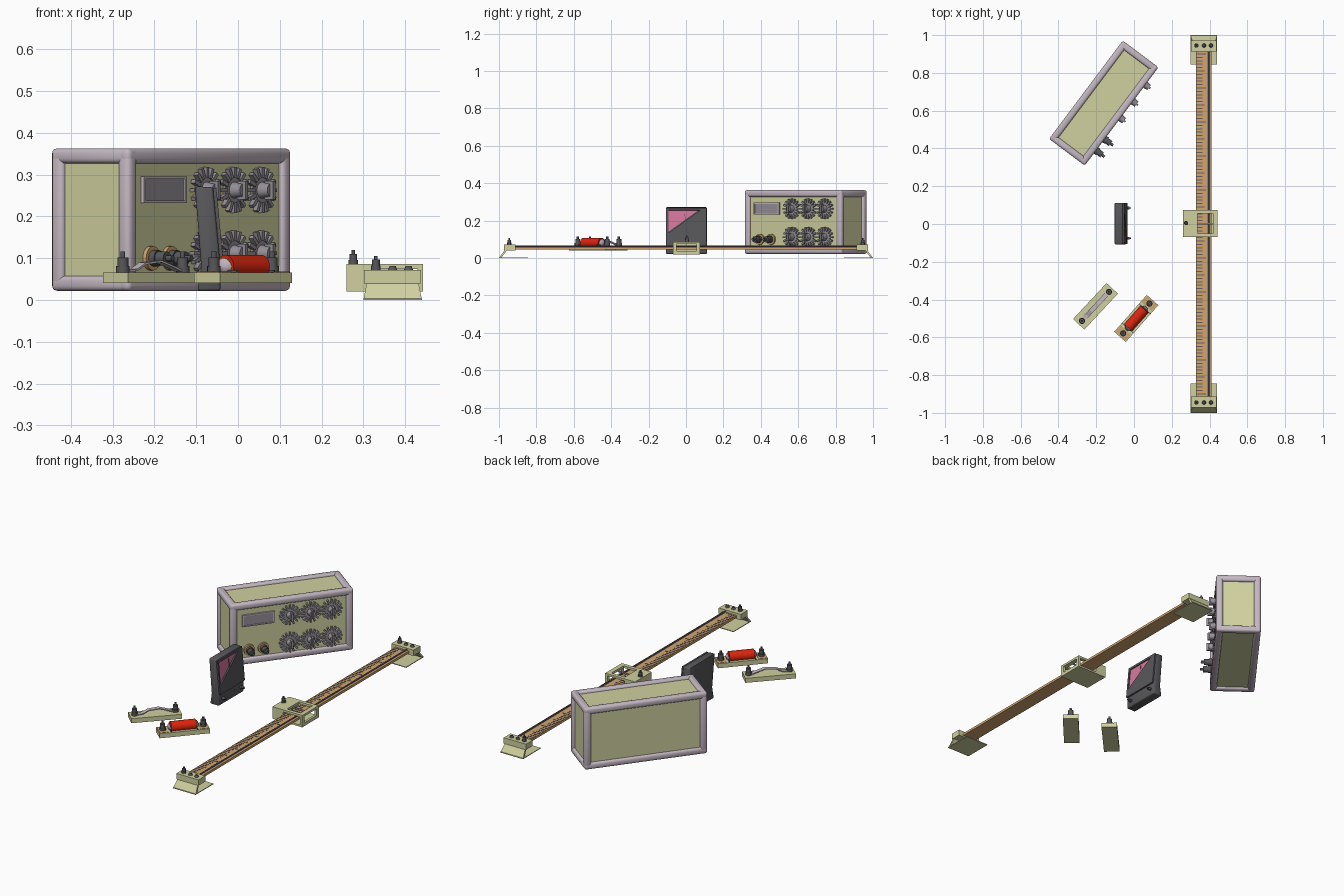
import bpy, bmesh, math
from mathutils import Matrix, Vector

if "Cube" in bpy.data.objects:
    bpy.data.objects.remove(bpy.data.objects["Cube"])


def material(name, r, g, b):
    lin = [((c / 255 + 0.055) / 1.055) ** 2.4 for c in (r, g, b)] + [1]
    m = bpy.data.materials.new(name)
    m.use_nodes = True
    m.diffuse_color = lin
    m.node_tree.nodes["Principled BSDF"].inputs["Base Color"].default_value = lin
    return m


OLIVE = material("pale olive", 208, 209, 160)
MAUVE = material("pale mauve grey", 196, 184, 194)
GREY = material("mid grey", 150, 144, 152)
DARK = material("dark grey", 88, 87, 90)
MARK = material("marking grey", 100, 95, 108)
WOOD = material("wood tan", 208, 166, 112)
RED = material("red", 222, 36, 14)
PINK = material("pink", 214, 120, 158)

WORLD = Matrix.Identity(4)


def finish(name, bm, mat, frame=WORLD, bevel=0, segments=2, smooth=False):
    bmesh.ops.recalc_face_normals(bm, faces=bm.faces)
    if bevel:
        bmesh.ops.bevel(bm, geom=bm.edges[:], offset=bevel, segments=segments,
                        profile=0.5, affect='EDGES')
    me = bpy.data.meshes.new(name)
    bm.to_mesh(me)
    bm.free()
    me.materials.append(mat)
    ob = bpy.data.objects.new(name, me)
    ob.matrix_world = frame
    bpy.context.collection.objects.link(ob)
    if smooth:
        bpy.ops.object.select_all(action='DESELECT')
        ob.select_set(True)
        bpy.context.view_layer.objects.active = ob
        bpy.ops.object.shade_smooth_by_angle(angle=math.radians(50))
    return ob


def add_box(bm, lo, hi):
    lo, hi = Vector(lo), Vector(hi)
    m = Matrix.Translation((lo + hi) / 2) @ Matrix.Diagonal((*(hi - lo), 1))
    bmesh.ops.create_cube(bm, size=1, matrix=m)


def box(name, lo, hi, mat, frame=WORLD, **kw):
    bm = bmesh.new()
    add_box(bm, lo, hi)
    return finish(name, bm, mat, frame, **kw)


def cyl(name, start, end, r, mat, frame=WORLD, r2=None, sides=16):
    a, b = Vector(start), Vector(end)
    rot = (b - a).to_track_quat('Z', 'Y').to_matrix().to_4x4()
    bm = bmesh.new()
    bmesh.ops.create_cone(bm, cap_ends=True, segments=sides, radius1=r,
                          radius2=r if r2 is None else r2, depth=(b - a).length,
                          matrix=Matrix.Translation((a + b) / 2) @ rot)
    return finish(name, bm, mat, frame, smooth=True)


def prism(name, pts, vec, mat, frame=WORLD, **kw):
    # polygon swept along a vector
    bm = bmesh.new()
    f = bm.faces.new([bm.verts.new(p) for p in pts])
    new = bmesh.ops.extrude_face_region(bm, geom=[f])["geom"]
    bmesh.ops.translate(bm, vec=vec, verts=[v for v in new if isinstance(v, bmesh.types.BMVert)])
    return finish(name, bm, mat, frame, **kw)


def terminal(name, base, axis, size, frame=WORLD):
    # collar, stem and clamping nut
    base, axis = Vector(base), Vector(axis)
    for part, a, b, r in (("collar", 0, .3, .33), ("nut", .3, .72, .27), ("stem", .72, 1, .12)):
        cyl(f"{name}_{part}", base + axis * size * a, base + axis * size * b, size * r, DARK, frame, sides=12)


def placed(x, y, angle):
    return Matrix.Translation((x, y, 0)) @ Matrix.Rotation(math.radians(angle), 4, 'Z')


# Resistance box: panelled body with rounded frame bars
F = placed(-0.16, 0.64, 53.1)
HX, HY, Z0, Z1, T = 0.325, 0.118, 0.022, 0.363, 0.036
box("box_body", (-HX + .012, -HY + .012, Z0 + .012), (HX - .012, HY - .012, Z1 - .012), OLIVE, F)
LO, HI = (-HX, -HY, Z0), (HX, HY, Z1)
for axis in range(3):
    others = [i for i in range(3) if i != axis]
    for s in (0, 1):
        for t in (0, 1):
            lo, hi = list(LO), list(HI)
            for i, side in zip(others, (s, t)):
                if side:
                    lo[i] = HI[i] - T
                else:
                    hi[i] = LO[i] + T
            box("box_frame_bar", lo, hi, MAUVE, F, bevel=.012, segments=3, smooth=True)

# Display window on the box front
FACE = -HY + .012
box("display_screen", (-.255, FACE - .006, .238), (-.1, FACE, .29), GREY, F)
for z in (.232, .29):
    box("display_rim", (-.262, FACE - .01, z), (-.092, FACE, z + .006), MAUVE, F)
for x in (-.262, -.1):
    box("display_rim_side", (x, FACE - .01, .232), (x + .008, FACE, .296), MAUVE, F)

# Six rotary dials with radial marks and pointer knobs
for z in (.112, .263):
    for x in (-.01, .1, .21):
        cyl("dial_plate", (x, FACE, z), (x, FACE - .008, z), .036, GREY, F, sides=24)
        bm = bmesh.new()
        for k in range(16):
            start = len(bm.verts)
            add_box(bm, (.03, -.012, -.0045), (.055, 0, .0045))
            bm.verts.ensure_lookup_table()
            bmesh.ops.rotate(bm, verts=bm.verts[start:], cent=(0, 0, 0),
                             matrix=Matrix.Rotation(k * math.tau / 16, 3, 'Y'))
        finish("dial_marks", bm, GREY, F @ Matrix.Translation((x, FACE, z)))
        cyl("dial_knob", (x, FACE - .008, z), (x, FACE - .036, z), .02, GREY, F, r2=.016, sides=12)
        box("dial_pointer", (x - .005, FACE - .045, z - .022), (x + .005, FACE - .02, z + .022), GREY, F)

# Box terminals on tan washers
for x in (-.225, -.15):
    cyl("box_washer", (x, FACE, .1), (x, FACE - .01, .1), .029, WOOD, F, sides=20)
    terminal("box_terminal", (x, FACE - .008, .1), (0, -1, 0), .06, F)

# Ruler with graduations and slide wire
box("ruler", (.328, -.95, .047), (.41, .95, .06), WOOD)
bm = bmesh.new()
for i in range(101):
    y = (i - 50) * .018
    length = .05 if i % 10 == 0 else .042 if i % 5 == 0 else .032
    add_box(bm, (.33, y - .0025, .06), (.33 + length, y + .0025, .0615))
finish("ruler_marks", bm, MARK)
cyl("slide_wire", (.396, -.94, .064), (.396, .94, .064), .004, MARK, sides=8)

# End supports: floor plate, sloping skirt and clamp block
for s in (-1, 1):
    box("foot_plate", (.3, min(s, s * .845), 0), (.44, max(s, s * .845), .004), OLIVE)
    bm = bmesh.new()
    rows = [(s, 0, .3, .44), (s * .967, .046, .309, .431), (s * .955, .046, .309, .431), (s * .988, 0, .3, .44)]
    ends = [[bm.verts.new((r[k], r[0], r[1])) for r in rows] for k in (2, 3)]
    bm.faces.new(ends[0])
    bm.faces.new(ends[1])
    for i in range(4):
        j = (i + 1) % 4
        bm.faces.new((ends[0][i], ends[0][j], ends[1][j], ends[1][i]))
    finish("foot_skirt", bm, OLIVE)
    ya, yb = sorted((s * .972, s * .912))
    box("end_block", (.302, ya, .04), (.438, yb, .072), OLIVE)
    terminal("end_terminal", (.33, s * .945, .072), (0, 0, 1), .034)
    for x in (.37, .408):
        cyl("end_screw", (x, s * .945, .072), (x, s * .945, .082), .011, DARK, r2=.007, sides=12)

# Sliding jockey around the ruler
box("jockey_floor", (.26, -.07, .02), (.443, .075, .03), OLIVE)
box("jockey_block", (.26, -.07, .03), (.324, .075, .086), OLIVE)
for y in (-.07, .055):
    box("jockey_top_bar", (.324, y, .074), (.443, y + .02, .086), OLIVE)
    box("jockey_post", (.43, y, .03), (.443, y + .02, .074), OLIVE)
box("jockey_edge_bar", (.418, -.05, .074), (.443, .055, .086), OLIVE)
box("jockey_inner_bar", (.324, -.05, .074), (.336, .055, .086), OLIVE)
box("jockey_side_rail", (.43, -.05, .03), (.443, .055, .038), OLIVE)
box("jockey_pointer", (.336, -.003, .072), (.418, .004, .078), MAUVE)
terminal("jockey_terminal", (.276, .005, .086), (0, 0, 1), .034)

# Galvanometer: leaning case, diagonal cover and pink scale
prism("meter_case", [(-.097, -.108, .022), (-.042, -.108, .022), (-.042, -.108, .08),
                     (-.06, -.108, .27), (-.103, -.108, .272), (-.088, -.108, .08)],
      (0, .22, 0), DARK, bevel=.006, smooth=True)


def on_face(y, z):
    return (-.042 - (z - .08) * .018 / .19, y, z)


OUT = (.008, 0, .0008)
prism("meter_scale", [on_face(-.095, .14), on_face(.065, .255), on_face(-.095, .255)], (.003, 0, 0), PINK)
prism("meter_cover", [on_face(-.106, .085), on_face(.11, .085), on_face(.11, .262),
                      on_face(.085, .262), on_face(-.106, .125)], OUT, DARK)
prism("meter_rim_top", [on_face(-.106, .255), on_face(.11, .255), on_face(.11, .268), on_face(-.106, .268)], OUT, DARK)
prism("meter_rim_side", [on_face(-.106, .12), on_face(-.094, .12), on_face(-.094, .262), on_face(-.106, .262)], OUT, DARK)
prism("meter_needle", [on_face(-.004, .18), on_face(.004, .18), on_face(-.008, .245)], (.006, 0, 0), DARK)
for y in (-.075, .085):
    terminal("meter_terminal", (-.043, y, .055), (1, 0, 0), .026)


# Small boards with a terminal at each end
def board(name, x, y, angle):
    f = placed(x, y, angle)
    box(f"{name}_board", (-.13, -.041, .041), (.13, .041, .066), OLIVE, f)
    for s in (-1, 1):
        terminal(f"{name}_terminal", (s * .105, 0, .066), (0, 0, 1), .05, f)
    return f


# Tapping key with arched strip
K = board("key", -.204, -.436, 47)
arch = [(-.095, .067), (-.065, .07), (-.035, .085), (.02, .09), (.06, .078), (.09, .068)]
outline = [(x, -.012, z + .005) for x, z in arch] + [(x, -.012, z) for x, z in reversed(arch)]
prism("key_strip", outline, (0, .024, 0), MAUVE, K)

# Red coil resistor held between brackets
R = board("resistor", .012, -.5, 48.5)
cyl("resistor_coil", (-.065, 0, .08), (.065, 0, .08), .028, RED, R, sides=24)
for s in (-1, 1):
    cyl("resistor_cap", (s * .065, 0, .08), (s * .078, 0, .076), .022, MAUVE, R, r2=.01)
    box("resistor_bracket", (s * .068 - .002, -.041, .066), (s * .068 + .002, .041, .072), DARK, R)
    box("resistor_pad", (s * .105 - .022, -.036, .066), (s * .105 + .022, .036, .068), WOOD, R)
